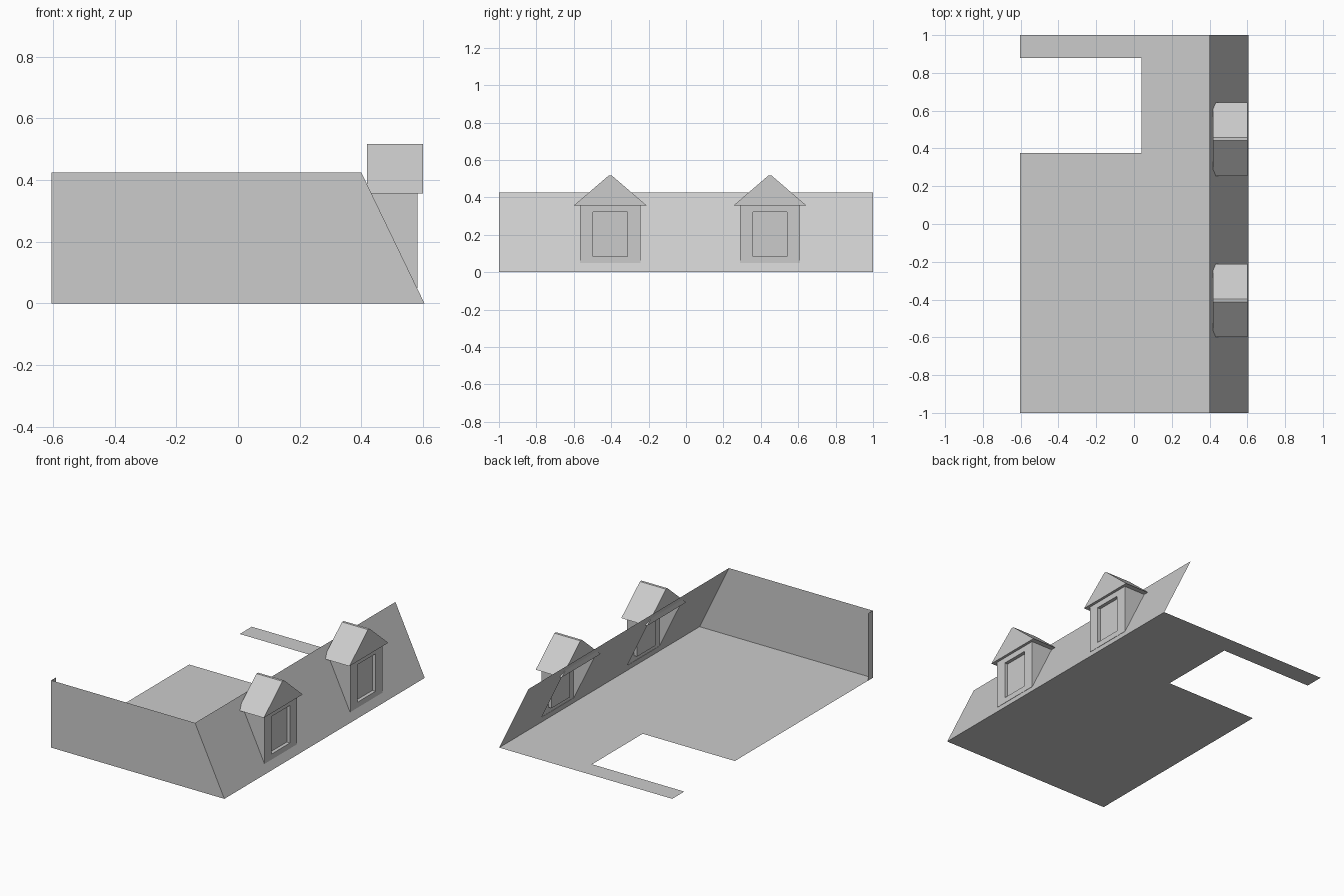
import bpy

if "Cube" in bpy.data.objects:
    bpy.data.objects.remove(bpy.data.objects["Cube"])

W, H, TOP_X = 0.605, 0.425, 0.40      # half width, wall height, x of sloped wall top
Z0, EAVE, RIDGE = 0.05, 0.357, 0.517  # dormer heights
FACE, DEPTH = 0.583, 0.022            # dormer front plane, window recess
HALF = 0.161                          # dormer half width
CENTRES = (-0.405, 0.449)


def make(name, verts, faces):
    me = bpy.data.meshes.new(name)
    me.from_pydata(verts, [], faces)
    me.update()
    ob = bpy.data.objects.new(name, me)
    bpy.context.collection.objects.link(ob)
    return ob


def slope_x(z):
    return W - (W - TOP_X) * z / H


# Floor sheet with a rectangular notch in the left edge
L = -0.604
outline = [(L, -1), (W, -1), (W, 1), (L, 1), (L, 0.88), (0.04, 0.88), (0.04, 0.375), (L, 0.375)]
make("floor", [(x, y, 0) for x, y in outline], [range(len(outline))])

# End wall and its short return at the left corner
make("front_wall", [(-W, -1, 0), (W, -1, 0), (TOP_X, -1, H), (-W, -1, H)], [(0, 1, 2, 3)])
make("wall_return", [(-W, -1, 0), (-W, -1, H), (-W, -0.955, H), (-W, -0.955, 0)], [(0, 1, 2, 3)])

# Sloped wall as a grid, leaving out the cells behind the dormers
ys = [-1] + [c + s * HALF for c in CENTRES for s in (-1, 1)] + [1]
zs = [0, Z0, EAVE, H]
verts = [(slope_x(z), y, z) for z in zs for y in ys]
n = len(ys)
faces = [(r * n + c, r * n + c + 1, (r + 1) * n + c + 1, (r + 1) * n + c)
         for r in range(3) for c in range(n - 1) if not (r == 1 and c in (1, 3))]
make("sloped_wall", verts, faces)

for i, c in enumerate(CENTRES, 1):
    # Dormer body: triangular cheeks, sill and front frame around a recessed pane
    def rect(x, hw, lo, hi):
        return [(x, c - hw, lo), (x, c + hw, lo), (x, c + hw, hi), (x, c - hw, hi)]

    wall = rect(FACE, HALF, Z0, EAVE)
    rim = rect(FACE, 0.091, 0.085, 0.322)
    pane = rect(FACE - DEPTH, 0.091, 0.085, 0.322)
    back = [(slope_x(z), y, z) for _, y, z in wall]
    faces = [(8, 9, 10, 11)]
    for k in range(4):
        j = (k + 1) % 4
        faces += [(k, j, 4 + j, 4 + k), (4 + k, 4 + j, 8 + j, 8 + k)]
    faces += [(1, 13, 14, 2), (12, 0, 3, 15), (12, 13, 1, 0)]
    make(f"dormer_body_{i}", wall + rim + pane + back, faces)

    # Gabled dormer roof with a narrow flat ridge
    profile = [(-0.194, EAVE), (0.194, EAVE), (0.008, RIDGE), (-0.008, RIDGE)]
    verts = [(x, c + y, z) for x in (0.418, 0.60) for y, z in profile]
    faces = [(3, 2, 1, 0), (4, 5, 6, 7)]
    faces += [(k, (k + 1) % 4, 4 + (k + 1) % 4, 4 + k) for k in range(4)]
    make(f"dormer_roof_{i}", verts, faces)
